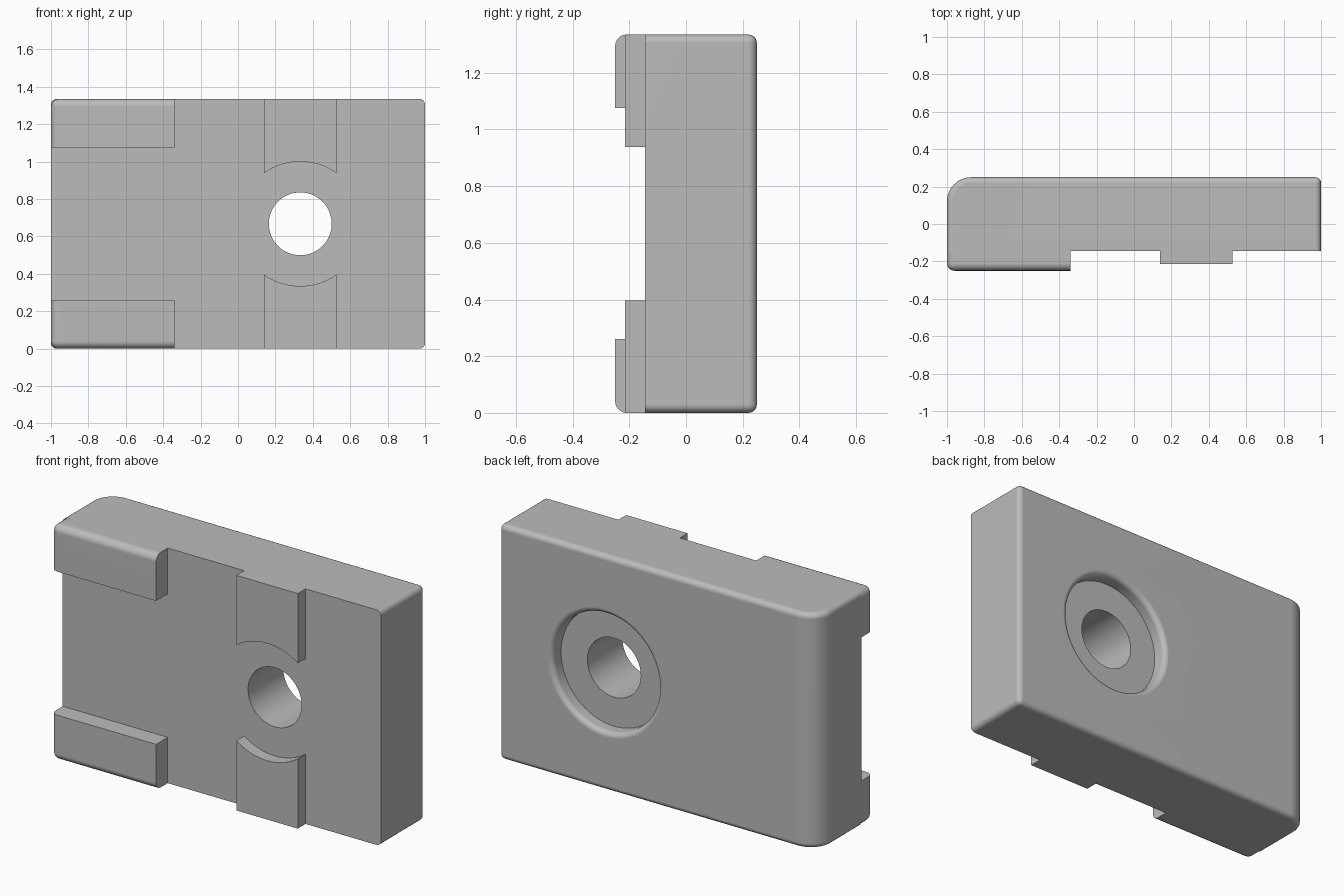
import bpy, bmesh, math
from mathutils import Matrix, Vector

if "Cube" in bpy.data.objects:
    bpy.data.objects.remove(bpy.data.objects["Cube"])

HEIGHT, FRONT, BACK = 1.335, -0.145, 0.25
MID = HEIGHT / 2
HOLE_X = 0.333
RING_R = 0.333

grey = bpy.data.materials.new("plain grey")
grey.use_nodes = True
grey.diffuse_color = (0.5, 0.5, 0.5, 1)
grey.node_tree.nodes["Principled BSDF"].inputs["Base Color"].default_value = (0.5, 0.5, 0.5, 1)


def make_object(name, bm):
    bmesh.ops.recalc_face_normals(bm, faces=bm.faces)
    mesh = bpy.data.meshes.new(name)
    bm.to_mesh(mesh)
    bm.free()
    mesh.materials.append(grey)
    obj = bpy.data.objects.new(name, mesh)
    bpy.context.collection.objects.link(obj)
    return obj


def box(lo, hi):
    bm = bmesh.new()
    lo, hi = Vector(lo), Vector(hi)
    size = Matrix.Diagonal((*(hi - lo), 1))
    bmesh.ops.create_cube(bm, size=1, matrix=Matrix.Translation((lo + hi) / 2) @ size)
    return bm


def on(edge, axis, value):
    return all(abs(v.co[axis] - value) < 1e-4 for v in edge.verts)


def round_edges(bm, rule, radius, segments):
    bmesh.ops.bevel(bm, geom=[e for e in bm.edges if rule(e)], offset=radius,
                    segments=segments, profile=0.5, affect='EDGES')


def activate(obj):
    bpy.ops.object.select_all(action='DESELECT')
    obj.select_set(True)
    bpy.context.view_layer.objects.active = obj


def smooth(obj):
    activate(obj)
    bpy.ops.object.shade_smooth_by_angle(angle=math.radians(35))
    mod = obj.modifiers.new("even shading", 'WEIGHTED_NORMAL')
    mod.keep_sharp = True


def mirror_up(bm):
    """Add a copy flipped about the middle height."""
    copy = bmesh.ops.duplicate(bm, geom=bm.verts[:] + bm.edges[:] + bm.faces[:])["geom"]
    for v in copy:
        if isinstance(v, bmesh.types.BMVert):
            v.co.z = HEIGHT - v.co.z


def drop_contact_faces(bm):
    """Remove the faces that lie hidden against the block."""
    hidden = [f for f in bm.faces if all(abs(v.co.y - FRONT) < 1e-4 for v in f.verts)]
    bmesh.ops.delete(bm, geom=hidden, context='FACES_ONLY')


# Main block: one wide rounded upright edge, then small fillets
bm = box((-1, FRONT, 0), (1, BACK, HEIGHT))
round_edges(bm, lambda e: on(e, 0, -1) and on(e, 1, BACK), 0.13, 12)
round_edges(bm, lambda e: not on(e, 1, FRONT) and (
    on(e, 2, 0) or on(e, 2, HEIGHT) or (on(e, 0, 1) and on(e, 1, BACK))), 0.03, 5)
block = make_object("block", bm)

# Stepped hole cutter, turned about the y axis, with a rounded rim
profile = [(0, -0.4), (0.168, -0.4), (0.168, 0.17), (RING_R, 0.17)]
for i in range(7):
    a = math.pi / 2 * i / 6
    profile.append((RING_R + 0.03 * (1 - math.cos(a)), BACK - 0.03 * (1 - math.sin(a))))
profile += [(RING_R + 0.03, 0.4), (0, 0.4)]
bm = bmesh.new()
verts = [bm.verts.new((HOLE_X + r, y, MID)) for r, y in profile]
edges = [bm.edges.new(pair) for pair in zip(verts, verts[1:])]
bmesh.ops.spin(bm, geom=verts + edges, cent=(HOLE_X, 0, MID), axis=(0, 1, 0),
               angle=math.tau, steps=64)
bmesh.ops.remove_doubles(bm, verts=bm.verts, dist=1e-5)
cutter = make_object("hole_cutter", bm)
cutter.hide_render = True
cut = block.modifiers.new("stepped hole", 'BOOLEAN')
cut.operation, cut.solver, cut.object = 'DIFFERENCE', 'EXACT', cutter
activate(block)
bpy.ops.object.modifier_apply(modifier=cut.name)
bpy.data.objects.remove(cutter)
smooth(block)

# Corner pads on the front
bm = box((-1, -0.25, 0), (-0.34, FRONT, 0.26))
round_edges(bm, lambda e: (on(e, 2, 0) + on(e, 1, -0.25) + on(e, 0, -1)) == 2, 0.04, 5)
drop_contact_faces(bm)
mirror_up(bm)
smooth(make_object("corner_pads", bm))

# Ribs with concave ends around the hole
x0, x1 = 0.14, 0.526
bm = bmesh.new()
outline = [(x0, 0), (x1, 0)]
for i in range(17):
    x = x1 + (x0 - x1) * i / 16
    outline.append((x, MID - math.sqrt(RING_R ** 2 - (x - HOLE_X) ** 2)))
face = bm.faces.new([bm.verts.new((x, FRONT, z)) for x, z in outline])
moved = bmesh.ops.extrude_face_region(bm, geom=[face])["geom"]
for v in moved:
    if isinstance(v, bmesh.types.BMVert):
        v.co.y = -0.215
drop_contact_faces(bm)
mirror_up(bm)
smooth(make_object("ribs", bm))
